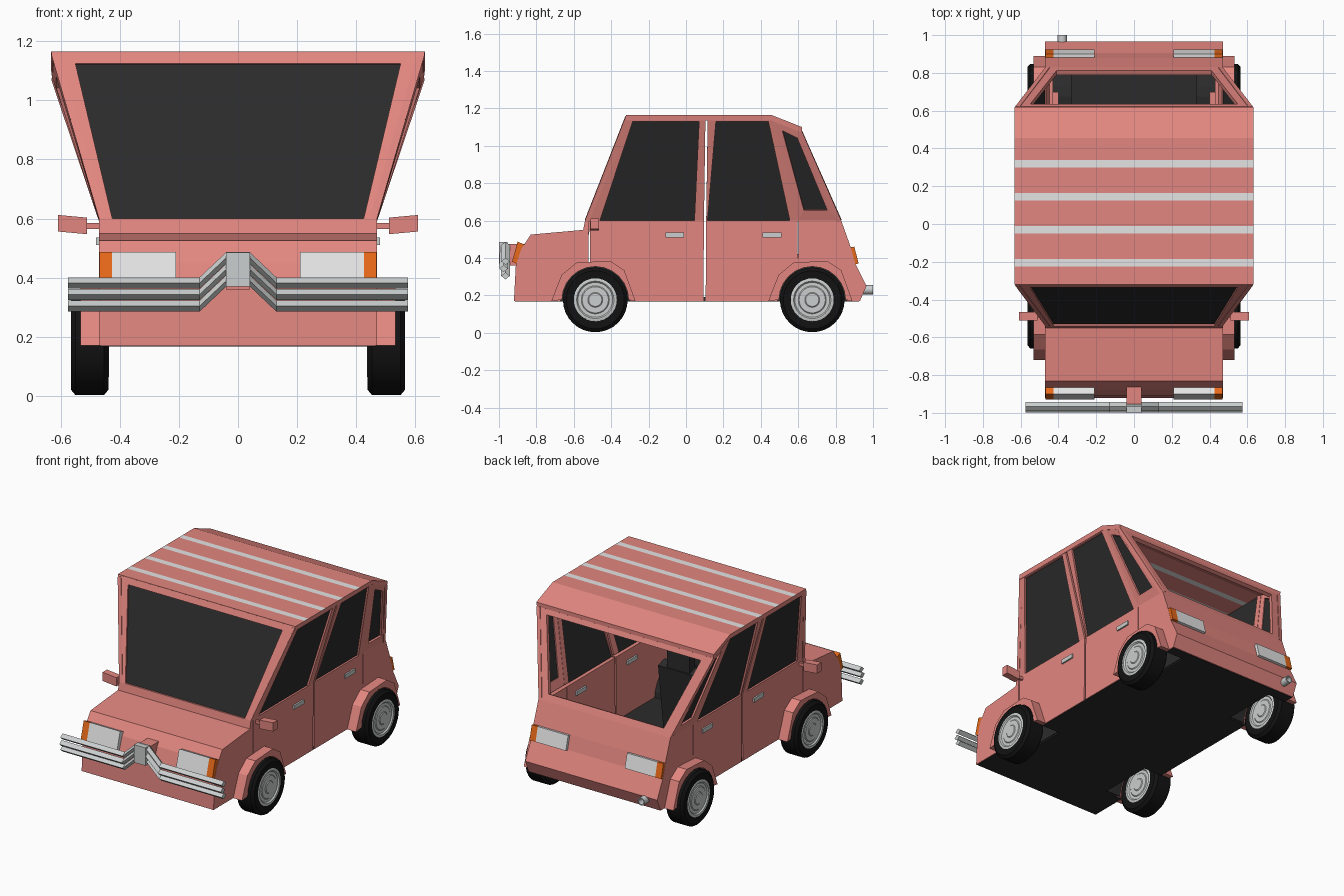
import bpy
import bmesh
import math

if "Cube" in bpy.data.objects:
    bpy.data.objects.remove(bpy.data.objects["Cube"], do_unlink=True)


def material(name, r, g, b):
    m = bpy.data.materials.new(name)
    m.use_nodes = True
    m.diffuse_color = (r, g, b, 1)
    bsdf = next(n for n in m.node_tree.nodes if n.type == 'BSDF_PRINCIPLED')
    bsdf.inputs["Base Color"].default_value = (r, g, b, 1)
    return m


PINK = material("salmon paint", 0.77, 0.24, 0.215)
BLACK = material("black rubber", 0.006, 0.006, 0.006)
GLASS = material("dark glass", 0.024, 0.024, 0.024)
SILVER = material("pale silver", 0.78, 0.78, 0.78)
CHROME = material("chrome", 0.6, 0.62, 0.62)
ORANGE = material("orange lamp", 0.8, 0.14, 0.01)


def build(name, verts, faces, mats, mirror=False, thickness=0, fix=True):
    me = bpy.data.meshes.new(name)
    me.from_pydata(verts, [], faces)
    for m in mats if isinstance(mats, list) else [mats]:
        me.materials.append(m)
    ob = bpy.data.objects.new(name, me)
    bpy.context.collection.objects.link(ob)
    if fix:
        bm = bmesh.new()
        bm.from_mesh(me)
        bmesh.ops.recalc_face_normals(bm, faces=bm.faces)
        bm.to_mesh(me)
        bm.free()
    if thickness:
        s = ob.modifiers.new("thickness", 'SOLIDIFY')
        s.thickness, s.offset = thickness, -1
    if mirror:
        ob.modifiers.new("mirror", 'MIRROR')
    return ob


def loft(name, rings, mats, mirror=False):
    """Closed skin through rings of equal length, capped at both ends."""
    n = len(rings[0])
    faces = [(k * n + i, k * n + (i + 1) % n, (k + 1) * n + (i + 1) % n, (k + 1) * n + i)
             for k in range(len(rings) - 1) for i in range(n)]
    faces += [tuple(range(n)), tuple(range((len(rings) - 1) * n, len(rings) * n))]
    return build(name, [p for r in rings for p in r], faces, mats, mirror)


def prism(name, profile, x0, x1, mat, mirror=False):
    return loft(name, [[(x, y, z) for y, z in profile] for x in (x0, x1)], mat, mirror)


def box(name, x, y, z, mat, mirror=False):
    profile = [(y[0], z[0]), (y[1], z[0]), (y[1], z[1]), (y[0], z[1])]
    return prism(name, profile, x[0], x[1], mat, mirror)


def carve(cutter, *targets):
    """Cut a hidden helper out of the given parts."""
    cutter.hide_render = True
    cutter.hide_set(True)
    for ob in targets:
        cut = ob.modifiers.new(cutter.name, 'BOOLEAN')
        cut.object, cut.solver = cutter, 'EXACT'


def arc(y, r, turn=math.pi, steps=12):
    """Points on a circle about the wheel axle, over the top from back to front."""
    return [(y + r * math.cos(turn * i / steps), 0.176 + r * math.sin(turn * i / steps))
            for i in range(steps + 1)]


def lathe(name, profile, y, z, mat, mirror=True, steps=32):
    """Turn (radius, x) points about an axle parallel to x."""
    rings = [[(x, y + r * math.cos(a), z + r * math.sin(a))
              for a in (2 * math.pi * i / steps for i in range(steps))] for r, x in profile]
    ob = loft(name, rings, mat, mirror)
    bpy.ops.object.select_all(action='DESELECT')
    ob.select_set(True)
    bpy.context.view_layer.objects.active = ob
    bpy.ops.object.shade_smooth_by_angle(angle=math.radians(35))
    return ob


def window(name, outer, inner, place, sill=False, glass=None, mirror=False):
    """Flat frame between two quads, with an optional pane set into it."""
    sides = range(0 if sill else 1, 4)
    faces = [(i, (i + 1) % 4, 4 + (i + 1) % 4, 4 + i) for i in sides]
    build(name + "_frame", [place(*p) for p in outer + inner], faces, PINK, mirror, 0.025, False)
    if glass:
        pane = build(name + "_glass", [place(*p) for p in inner], [(0, 1, 2, 3)],
                     GLASS, mirror, 0.008, False)
        for v in pane.data.vertices:
            v.co.x += glass[0]
            v.co.y += glass[1]


# Lower body: nose, doors, tail and floor
NOSE = [(-0.92, 0.17), (-0.91, 0.36), (-0.88, 0.45), (-0.83, 0.525), (-0.55, 0.55),
        (-0.54, 0.6), (-0.5, 0.6), (-0.5, 0.17)]
NOSE_HOLLOW = [(-0.89, 0.15), (-0.88, 0.35), (-0.85, 0.43), (-0.81, 0.5), (-0.52, 0.525),
               (-0.51, 0.575), (-0.45, 0.575), (-0.45, 0.15)]
TAIL = [(0.8, 0.17), (0.93, 0.17), (0.965, 0.25), (0.905, 0.37), (0.88, 0.46),
        (0.83, 0.6), (0.8, 0.6)]
TAIL_HOLLOW = [(0.75, 0.15), (0.9, 0.15), (0.935, 0.25), (0.875, 0.37), (0.85, 0.45),
               (0.81, 0.57), (0.75, 0.57)]
FRONT_DOOR = [(-0.5, 0.17), (0.093, 0.17), (0.096, 0.6), (-0.5, 0.6)]
REAR_DOOR = [(0.105, 0.17), (0.8, 0.17), (0.8, 0.6), (0.108, 0.6)]
nose = prism("nose", NOSE, -0.47, 0.47, PINK)
tail = prism("tail", TAIL, -0.47, 0.47, PINK)
front_door = prism("front_door", FRONT_DOOR, 0.43, 0.47, PINK, True)
rear_door = prism("rear_door", REAR_DOOR, 0.43, 0.47, PINK, True)
floor = box("floor", (-0.465, 0.465), (-0.915, 0.925), (0.167, 0.19), GLASS)
box("rear_ledge", (0.4, 0.45), (0.5, 0.7), (0.37, 0.42), PINK, True)
carve(prism("nose_hollow", NOSE_HOLLOW, -0.43, 0.43, PINK), nose)
carve(prism("tail_hollow", TAIL_HOLLOW, -0.43, 0.43, PINK), tail)
carve(box("front_door_gap", (0.4, 0.6), (-0.521, -0.513), (0.36, 0.595), PINK, True), nose)
carve(box("rear_door_gap", (0.4, 0.6), (0.597, 0.602), (0.4, 0.595), PINK, True), rear_door)


# Cabin sides lean outwards up to the roof
def side(y, z):
    top = 1.15 if y < 0.47 else 1.15 - (y - 0.47) * 0.5
    return (0.47 + 0.16 * min(1, max(0, (z - 0.6) / (top - 0.6))), y, z)


def front(x, z):
    return (x, -0.54 + (z - 0.6) * 0.39, z)


def rear(x, z):
    return (x, 0.83 - (z - 0.6) * 0.44, z)


window("front_side_window", [(-0.54, 0.6), (0.096, 0.6), (0.104, 1.15), (-0.325, 1.15)],
       [(-0.46, 0.6), (0.045, 0.6), (0.07, 1.13), (-0.285, 1.13)], side, False, (-0.012, 0), True)
window("rear_side_window", [(0.108, 0.6), (0.6, 0.6), (0.47, 1.15), (0.116, 1.15)],
       [(0.115, 0.6), (0.555, 0.6), (0.44, 1.13), (0.16, 1.13)], side, False, (-0.012, 0), True)
window("quarter_window", [(0.6, 0.6), (0.83, 0.6), (0.62, 1.07), (0.47, 1.15)],
       [(0.63, 0.655), (0.755, 0.655), (0.595, 1.04), (0.515, 1.08)], side, True, (-0.012, 0), True)
window("windscreen", [(-0.47, 0.6), (0.47, 0.6), (0.63, 1.162), (-0.63, 1.162)],
       [(-0.425, 0.6), (0.425, 0.6), (0.55, 1.125), (-0.55, 1.125)], front, False, (0, 0.01))
window("tailgate", [(0.47, 0.6), (-0.47, 0.6), (-0.63, 1.075), (0.63, 1.075)],
       [(0.41, 0.64), (-0.41, 0.64), (-0.55, 1.045), (0.55, 1.045)], rear, True)

# Roof with crosswise stripes above and below
cuts = [-0.32]
for centre in (-0.205, -0.03, 0.145, 0.32):
    cuts += [centre - 0.02, centre + 0.02]
cuts += [0.455, 0.62]
rings = []
for y in cuts:
    z = 1.165 if y < 0.5 else 1.1
    rings.append([(-0.632, y, z), (0.632, y, z), (0.628, y, z - 0.03), (-0.628, y, z - 0.03)])
roof = loft("roof", rings, [PINK, SILVER])
for f in roof.data.polygons:
    ys = [roof.data.vertices[i].co.y for i in f.vertices]
    f.material_index = int(0.01 < max(ys) - min(ys) < 0.05 and abs(f.normal.z) > 0.5)

# Wheels, arches and hollow wheel wells
TYRE = [(0.1, 0.447), (0.115, 0.438), (0.155, 0.438), (0.173, 0.453), (0.173, 0.55),
        (0.155, 0.565), (0.115, 0.563), (0.112, 0.55)]
HUB = [(0.117, 0.54), (0.117, 0.562), (0.11, 0.565), (0.1, 0.565), (0.093, 0.557),
       (0.075, 0.557), (0.07, 0.561), (0.04, 0.561), (0.035, 0.565)]
for label, y in (("front", -0.485), ("rear", 0.675)):
    lathe(label + "_tyre", TYRE, y, 0.176, BLACK)
    lathe(label + "_hub", HUB, y, 0.176, CHROME)
    lathe(label + "_inner_hub", [(r, 1.001 - x) for r, x in HUB], y, 0.176, CHROME)
    arch = [(-0.235, 0.17), (-0.18, 0.31), (-0.1, 0.375), (0.08, 0.385), (0.155, 0.335), (0.215, 0.17)]
    prism(label + "_arch", [(y + a, z) for a, z in arch] + arc(y, 0.178), 0.45, 0.533, PINK, True)
    prism(label + "_well_lining", arc(y, 0.192) + arc(y, 0.18)[::-1], 0.335, 0.452, GLASS, True)
    prism(label + "_well_wall", arc(y, 0.192), 0.33, 0.34, GLASS, True)
    carve(prism(label + "_well_cutter", arc(y, 0.186, 2 * math.pi, 24)[:-1], 0.335, 0.6, PINK, True),
          nose, tail, front_door, rear_door, floor)

# Lamps, front and rear
NOSE_LAMP = [(-0.895, 0.365), (-0.93, 0.38), (-0.9, 0.487), (-0.86, 0.47)]
TAIL_LAMP = [(0.89, 0.365), (0.923, 0.37), (0.9, 0.46), (0.87, 0.455)]
for label, profile in (("front", NOSE_LAMP), ("rear", TAIL_LAMP)):
    prism(label + "_lamp", profile, 0.21, 0.426, SILVER, True)
    prism(label + "_indicator", profile, 0.426, 0.469, ORANGE, True)

# Front bumper: three bars rising to a centre block
PATH = [(-0.575, 0), (-0.13, 0), (-0.04, 0.085), (0.04, 0.085), (0.13, 0), (0.575, 0)]
for label, z, y in (("top", 0.382, -0.965), ("middle", 0.343, -0.975), ("bottom", 0.304, -0.965)):
    loft(label + "_bumper_bar",
         [[(x, y - 0.023, z + h), (x, y, z + h + 0.019), (x, y + 0.023, z + h), (x, y, z + h - 0.019)]
          for x, h in PATH], CHROME)
box("bumper_block", (-0.04, 0.04), (-1.0, -0.955), (0.37, 0.485), CHROME)
box("bumper_mount", (-0.04, 0.04), (-0.957, -0.86), (0.36, 0.475), PINK)

# Door mirrors, handles and exhaust
loft("mirror", [[(x, -0.51, z), (x, -0.465, z), (x, -0.465, z + 0.056), (x, -0.51, z + 0.056)]
                for x, z in ((0.51, 0.547), (0.608, 0.556))], PINK, True)
box("mirror_stem", (0.46, 0.515), (-0.495, -0.48), (0.565, 0.585), PINK, True)
for label, y in (("front", -0.11), ("rear", 0.41)):
    box(label + "_handle", (0.42, 0.48), (y, y + 0.1), (0.51, 0.536), CHROME, True)
exhaust = lathe("exhaust", [(0.025, -0.04), (0.025, 0.07), (0.018, 0.07), (0.018, 0.03)],
                0, 0, CHROME, False, 12)
exhaust.rotation_euler.z = math.pi / 2
exhaust.location = (-0.38, 0.93, 0.23)

# Cabin furniture
prism("seat", [(-0.26, 0.19), (0.03, 0.19), (0.085, 0.62), (0.02, 0.64), (-0.04, 0.38), (-0.26, 0.38)],
      -0.14, 0.14, GLASS)
box("headrest", (-0.08, 0.08), (0.025, 0.08), (0.62, 0.74), GLASS)
box("dashboard", (-0.43, 0.43), (-0.5, -0.42), (0.4, 0.59), GLASS)
bpy.ops.mesh.primitive_torus_add(location=(-0.15, -0.34, 0.6), rotation=(math.radians(65), 0, 0),
                                 major_radius=0.08, minor_radius=0.012,
                                 major_segments=16, minor_segments=6)
bpy.context.object.name = "steering_wheel"
bpy.context.object.data.materials.append(GLASS)
